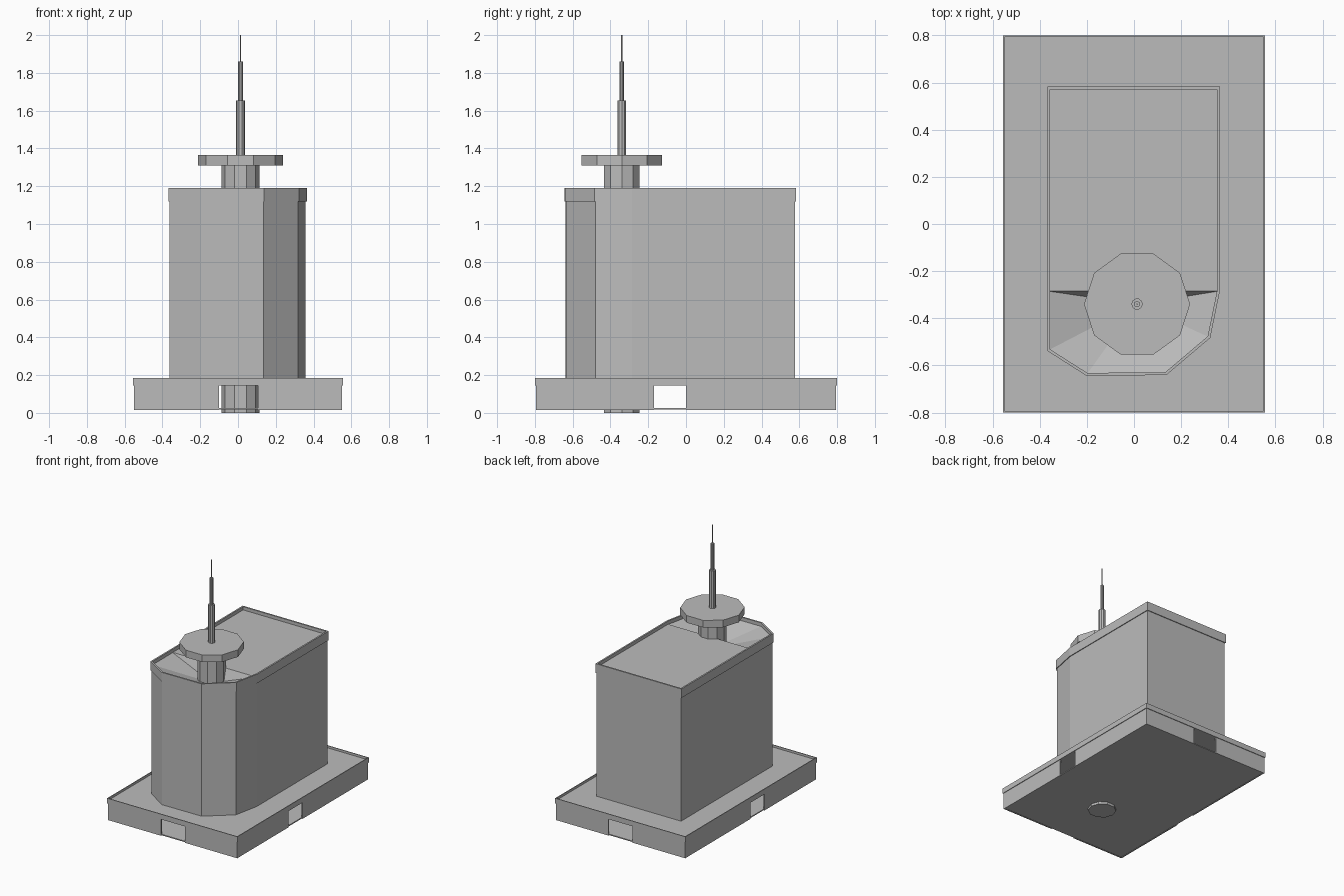
import bpy, bmesh

cube = bpy.data.objects.get("Cube")
if cube:
    bpy.data.objects.remove(cube)

grey = bpy.data.materials.new("plain_grey")
grey.use_nodes = True
grey.diffuse_color = (0.5, 0.5, 0.5, 1)
grey.node_tree.nodes["Principled BSDF"].inputs["Base Color"].default_value = (0.5, 0.5, 0.5, 1)


def finish(name, bm):
    mesh = bpy.data.meshes.new(name)
    bm.to_mesh(mesh)
    bm.free()
    mesh.materials.append(grey)
    obj = bpy.data.objects.new(name, mesh)
    bpy.context.scene.collection.objects.link(obj)
    return obj


def box(name, x0, x1, y0, y1, z0, z1):
    bm = bmesh.new()
    bmesh.ops.create_cube(bm, size=1)
    for v in bm.verts:
        v.co.x = x1 if v.co.x > 0 else x0
        v.co.y = y1 if v.co.y > 0 else y0
        v.co.z = z1 if v.co.z > 0 else z0
    return finish(name, bm)


def tube(name, outline, z0, z1, thickness, offset):
    """Upright wall that follows a closed outline."""
    bm = bmesh.new()
    low = [bm.verts.new((x, y, z0)) for x, y in outline]
    high = [bm.verts.new((x, y, z1)) for x, y in outline]
    n = len(outline)
    for i in range(n):
        j = (i + 1) % n
        bm.faces.new((low[i], low[j], high[j], high[i]))
    obj = finish(name, bm)
    mod = obj.modifiers.new("thickness", "SOLIDIFY")
    mod.thickness, mod.offset, mod.use_even_offset = thickness, offset, True
    return obj


def column(name, radius, z0, z1, sides=10):
    bm = bmesh.new()
    bmesh.ops.create_cone(bm, cap_ends=True, segments=sides, radius1=radius,
                          radius2=radius, depth=z1 - z0)
    # Put a corner on the x axis
    first = max(bm.verts, key=lambda v: v.co.x)
    angle = -first.co.to_2d().angle_signed((1, 0)) if abs(first.co.y) > 1e-4 else 0
    for v in bm.verts:
        c = v.co.copy()
        if angle:
            from math import cos, sin
            v.co.x = c.x * cos(angle) - c.y * sin(angle)
            v.co.y = c.x * sin(angle) + c.y * cos(angle)
        v.co.x += CX
        v.co.y += CY
        v.co.z += (z0 + z1) / 2
    return finish(name, bm)


CX, CY = 0.013, -0.34
W, L = 0.555, 0.8

# Base: top deck with a thin raised rim, and a bottom plate
box("base_deck", -W + 0.004, W - 0.004, -L + 0.004, L - 0.004, 0.145, 0.168)
tube("base_rim", [(W, -L), (W, L), (-W, L), (-W, -L)], 0.145, 0.185, 0.006, -1)
box("base_bottom", -W + 0.01, W - 0.01, -L + 0.01, L - 0.01, 0.018, 0.026)

# Skirt walls, with an opening in the middle of each side
w, l, t = W - 0.005, L - 0.005, 0.01
for side, s in (("left", 1), ("right", -1)):
    x0, x1 = sorted((s * w, s * (w - t)))
    box(side + "_skirt_front", x0, x1, -l, -0.17, 0.016, 0.146)
    box(side + "_skirt_back", x0, x1, 0, l, 0.016, 0.146)
for side, s in (("front", -1), ("back", 1)):
    y0, y1 = sorted((s * l, s * (l - t)))
    box(side + "_skirt_right", -w, -0.1, y0, y1, 0.016, 0.146)
    box(side + "_skirt_left", 0.105, w, y0, y1, 0.016, 0.146)

# Tower: square at the back, faceted at the front
outline = [(0.358, -0.285), (0.358, 0.577), (-0.362, 0.577), (-0.362, -0.285),
           (-0.362, -0.535), (-0.2, -0.638), (0.135, -0.635), (0.318, -0.48)]
tube("tower_wall", outline, 0.165, 1.14, 0.008, -1)
tube("tower_parapet", outline, 1.12, 1.19, 0.012, 0)

# Flat rear roof, and a sunken funnel around the column
bm = bmesh.new()
ring = [bm.verts.new((x, y, 1.165)) for x, y in outline]
apex = bm.verts.new((CX, CY, 1.05))
bm.faces.new(ring[:4])
front = ring[3:] + ring[:1]
for a, b in zip(front, front[1:]):
    bm.faces.new((a, b, apex))
bm.faces.new((ring[0], ring[3], apex))
finish("tower_roof", bm)

# Column through the tower, round platform and stepped mast
column("central_column", 0.1, 0, 1.32)
column("platform", 0.225, 1.31, 1.365)
column("mast_lower", 0.024, 1.36, 1.655)
column("mast_middle", 0.013, 1.65, 1.86)
column("mast_tip", 0.003, 1.855, 2.0)
